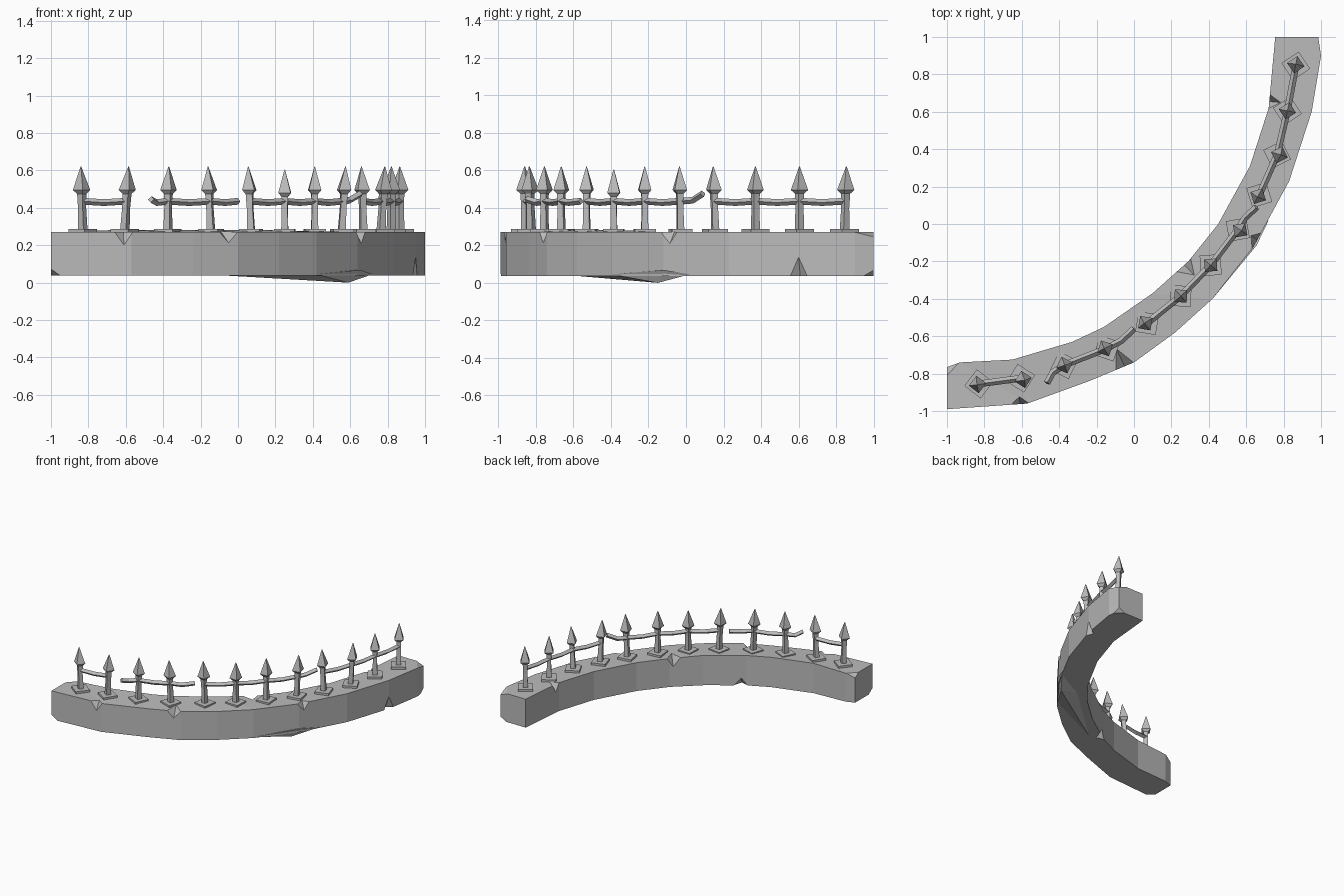
import bpy, bmesh, math
from mathutils import Vector

old = bpy.data.objects.get("Cube")
if old:
    bpy.data.objects.remove(old, do_unlink=True)

stone = bpy.data.materials.new("stone_grey")
stone.use_nodes = True
GREY = (0.5, 0.5, 0.5, 1)
stone.diffuse_color = GREY
stone.node_tree.nodes["Principled BSDF"].inputs["Base Color"].default_value = GREY


def finish(name, bm):
    bmesh.ops.recalc_face_normals(bm, faces=bm.faces)
    mesh = bpy.data.meshes.new(name)
    bm.to_mesh(mesh)
    bm.free()
    mesh.materials.append(stone)
    obj = bpy.data.objects.new(name, mesh)
    bpy.context.collection.objects.link(obj)
    return obj


def loft(bm, rings):
    """Skin a list of equally long point rings and cap both ends."""
    rows = [[bm.verts.new(p) for p in ring] for ring in rings]
    n = len(rows[0])
    for a, b in zip(rows, rows[1:]):
        for i in range(n):
            j = (i + 1) % n
            bm.faces.new((a[i], a[j], b[j], b[i]))
    bm.faces.new(rows[0])
    bm.faces.new(rows[-1])


def hull(name, points):
    bm = bmesh.new()
    for p in points:
        bm.verts.new(p)
    bmesh.ops.convex_hull(bm, input=bm.verts)
    return finish(name, bm)


# Curved kerb
LOW, TOP = 0.037, 0.27
outer = [(-1, -.99), (-.57, -.96), (-.24, -.84), (0, -.74), (.22, -.58), (.42, -.4),
         (.64, -.12), (.83, .23), (.95, .6), (1, .9), (.985, 1)]
inner = [(-1, -.765), (-.93, -.74), (-.65, -.725), (-.33, -.63), (-.16, -.55), (.1, -.37),
         (.29, -.2), (.45, 0), (.62, .31), (.72, .62), (.755, 1)]
bm = bmesh.new()
rings = []
for i, (o, n) in enumerate(zip(outer, inner)):
    rise = 0.012 if 1 < i < 6 else 0
    rings.append([(*o, LOW), (*o, TOP), (*n, TOP + rise), (*n, LOW)])
loft(bm, rings)
kerb = finish("kerb", bm)

# Broken notches: edge point, outward angle, half width, inward depth, height
cutters = []


def notch(x, y, angle, width, depth, height, top=True):
    z, s = (TOP + .003, -1) if top else (LOW, 1)
    p = Vector((x, y, z))
    out = Vector((math.cos(math.radians(angle)), math.sin(math.radians(angle)), 0))
    side = Vector((-out.y, out.x, 0)) * width
    c, d = p - out * depth, p + Vector((0, 0, s * height))
    mid = (c + d) / 2
    cutters.append(hull("notch_cutter", [mid + (q - mid) * 1.6 for q in (p - side, p + side, c, d)]))


def corner_chip(corner, *points):
    pts = [Vector(p) for p in points]
    mid = sum(pts, Vector()) / 3
    cutters.append(hull("chip_cutter", [mid + (q - mid) * 1.6 for q in pts + [Vector(corner)]]))


notch(-.61, -.962, -86, .05, .04, .07)
notch(-.05, -.762, -65, .055, .10, .06)
notch(.665, -.09, -35, .06, .05, .075)
notch(.27, -.22, 135, .05, .07, .07)
notch(.722, .655, 175, .04, .065, .07)
notch(.95, .6, -13, .05, .04, .10, top=False)
notch(-.13, -.53, 120, .05, .05, .06, top=False)
corner_chip((-1, -.99, LOW), (-.95, -.985, LOW), (-1, -.94, LOW), (-1, -.99, LOW + .035))
corner_chip((.99, 1, TOP), (.92, 1, TOP), (1, .9, TOP), (.985, 1, TOP - .025))
corner_chip((.985, 1, LOW), (.93, 1, LOW), (.99, .95, LOW), (.985, 1, LOW + .03))
corner_chip((-1, -.765, TOP), (-.94, -.745, TOP), (-1, -.81, TOP), (-1, -.765, TOP - .03))

for cutter in cutters:
    cutter.hide_render = True
    mod = kerb.modifiers.new("notch", "BOOLEAN")
    mod.operation = "DIFFERENCE"
    mod.solver = "EXACT"
    mod.object = cutter
deps = bpy.context.evaluated_depsgraph_get()
carved = bpy.data.meshes.new_from_object(kerb.evaluated_get(deps))
kerb.modifiers.clear()
kerb.data = carved
for cutter in cutters:
    bpy.data.objects.remove(cutter, do_unlink=True)

# Sagging shard under the outer edge
hull("underside_shard", [(.42, -.4, .045), (.72, .02, .045), (.655, -.115, .068),
                         (.59, -.15, 0), (.4, -.15, .045), (-.1, -.62, .04)])

# Fence posts: base x, y, tip lean x, y, tip height
posts = [(-.83, -.855, -.01, -.005, .62), (-.605, -.825, .02, -.01, .62),
         (-.375, -.755, .005, 0, .62), (-.145, -.665, -.015, 0, .62),
         (.07, -.53, -.015, 0, .62), (.25, -.385, 0, 0, .605),
         (.41, -.22, 0, 0, .62), (.555, -.03, .02, -.005, .62),
         (.67, .155, -.01, -.01, .62), (.765, .37, .02, 0, .62),
         (.82, .605, 0, 0, .62), (.865, .845, 0, .01, .62)]


def diamond(x, y, z, r, angle):
    return [(x + r * math.cos(angle + k * math.pi / 2),
             y + r * math.sin(angle + k * math.pi / 2), z) for k in range(4)]


for i, (x, y, lx, ly, tip) in enumerate(posts):
    a, b = posts[max(i - 1, 0)], posts[min(i + 1, len(posts) - 1)]
    angle = math.atan2(b[1] - a[1], b[0] - a[0])
    bm = bmesh.new()
    loft(bm, [diamond(x, y, z, .078, angle) for z in (.262, .287)])
    finish(f"post_plate_{i + 1}", bm)
    # Shaft, flared collar and pointed head in one profile
    bm = bmesh.new()
    profile = [(.28, .026), (.4, .022), (tip - .145, .025), (tip - .125, .047), (tip, .002)]
    loft(bm, [diamond(x + lx * (z - .28) / .34, y + ly * (z - .28) / .34, z, r, angle)
              for z, r in profile])
    finish(f"spear_post_{i + 1}", bm)


# Bent rails between the posts
def rail(name, points):
    curve = bpy.data.curves.new(name, "CURVE")
    curve.dimensions = "3D"
    curve.bevel_depth = .018
    curve.bevel_resolution = 0
    curve.use_fill_caps = True
    spline = curve.splines.new("POLY")
    spline.points.add(len(points) - 1)
    for sp, p in zip(spline.points, points):
        sp.co = (*p, 1)
    tmp = bpy.data.objects.new(name, curve)
    bpy.context.collection.objects.link(tmp)
    graph = bpy.context.evaluated_depsgraph_get()
    mesh = bpy.data.meshes.new_from_object(tmp.evaluated_get(graph))
    bpy.data.objects.remove(tmp, do_unlink=True)
    mesh.materials.clear()
    mesh.materials.append(stone)
    mesh.shade_flat()
    obj = bpy.data.objects.new(name, mesh)
    bpy.context.collection.objects.link(obj)


def through(first, last):
    """Rail points at each post, sagging slightly between them."""
    pts = []
    for i in range(first, last + 1):
        x, y = posts[i][:2]
        pts.append((x, y, .435))
        if i < last:
            pts.append(((x + posts[i + 1][0]) / 2, (y + posts[i + 1][1]) / 2, .428))
    return pts


rail("rail_right_end", through(0, 1))
rail("rail_broken", [(-.465, -.85, .445), (-.435, -.795, .428)] + through(2, 3)
     + [(-.07, -.625, .428), (0, -.56, .435)])
rail("rail_middle", through(4, 7) + [(.595, .035, .44), (.655, .09, .475)])
rail("rail_left_end", through(8, 11))
